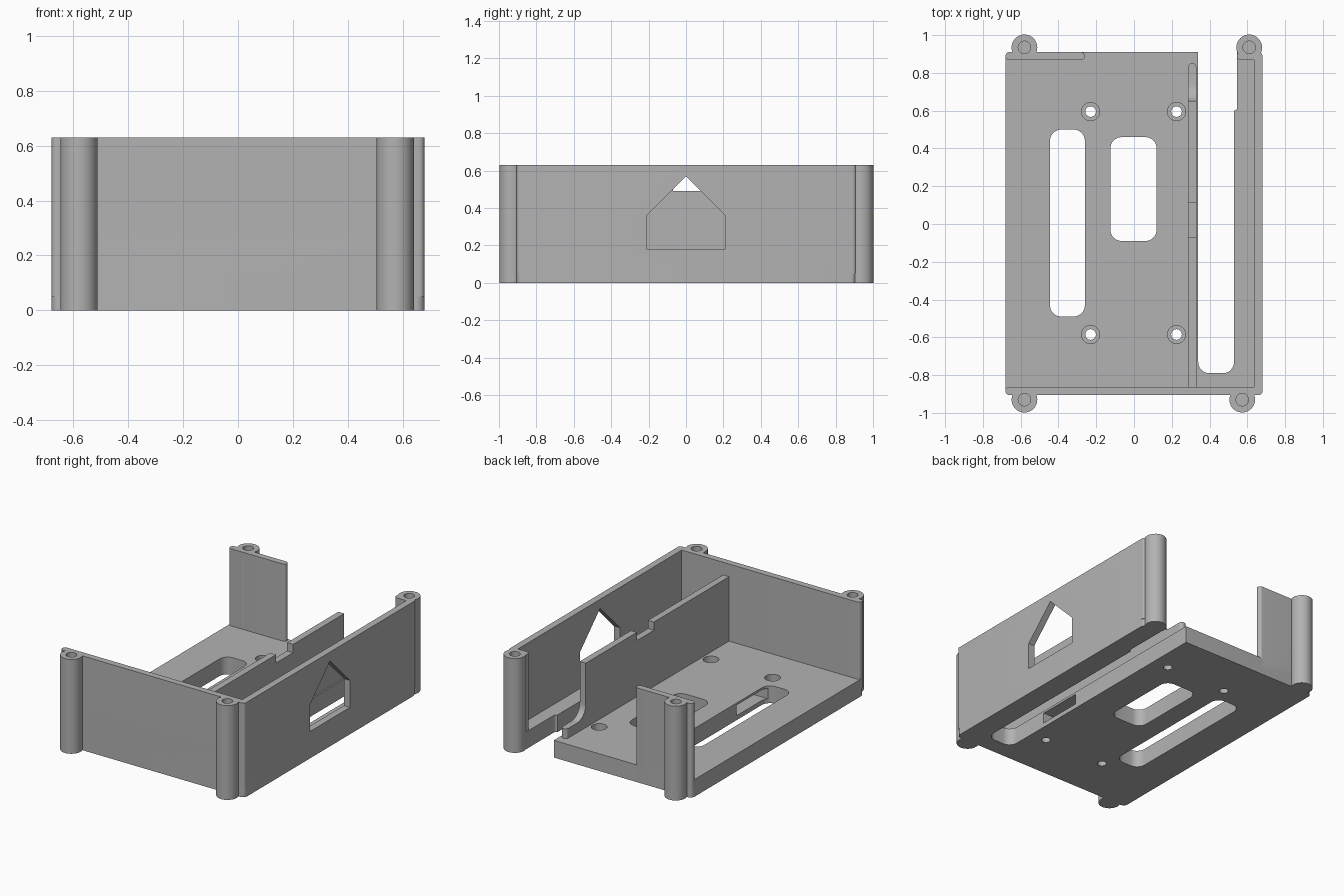
import bpy, bmesh
from math import cos, sin, pi, radians

old = bpy.data.objects.get("Cube")
if old:
    bpy.data.objects.remove(old, do_unlink=True)

grey = bpy.data.materials.new("plain grey")
grey.use_nodes = True
grey.diffuse_color = (0.45, 0.45, 0.45, 1)
grey.node_tree.nodes["Principled BSDF"].inputs["Base Color"].default_value = (0.45, 0.45, 0.45, 1)

TOP, FLOOR = 0.63, 0.115


def arc(cx, cy, r, start, end, n=8):
    """Points along an arc, angles in degrees."""
    steps = [radians(start + (end - start) * i / n) for i in range(n + 1)]
    return [(cx + r * cos(t), cy + r * sin(t)) for t in steps]


def rounded(x0, x1, y0, y1, r):
    return (arc(x1 - r, y1 - r, r, 0, 90) + arc(x0 + r, y1 - r, r, 90, 180)
            + arc(x0 + r, y0 + r, r, 180, 270) + arc(x1 - r, y0 + r, r, 270, 360))


def box(x0, x1, y0, y1):
    return [(x0, y0), (x1, y0), (x1, y1), (x0, y1)]


def disc(x, y, r):
    return arc(x, y, r, 0, 360, 40)[:-1]


def prism(name, outline, low, high, axis="z"):
    """Extrude an outline along z, or a y-z outline along x."""
    place = (lambda u, v, w: (u, v, w)) if axis == "z" else (lambda u, v, w: (w, u, v))
    bm = bmesh.new()
    rings = [[bm.verts.new(place(u, v, w)) for u, v in outline] for w in (low, high)]
    bm.faces.new(rings[0][::-1])
    bm.faces.new(rings[1])
    for i in range(len(outline)):
        j = (i + 1) % len(outline)
        bm.faces.new((rings[0][i], rings[0][j], rings[1][j], rings[1][i]))
    bmesh.ops.recalc_face_normals(bm, faces=bm.faces)
    mesh = bpy.data.meshes.new(name)
    bm.to_mesh(mesh)
    bm.free()
    mesh.materials.append(grey)
    obj = bpy.data.objects.new(name, mesh)
    bpy.context.collection.objects.link(obj)
    return obj


def cut(obj, outline, low, high, axis="z"):
    tool = prism("cutter", outline, low, high, axis)
    tool.hide_render = True
    mod = obj.modifiers.new("cut", "BOOLEAN")
    mod.operation, mod.solver, mod.object = "DIFFERENCE", "EXACT", tool
    bpy.context.view_layer.objects.active = obj
    bpy.ops.object.modifier_apply(modifier=mod.name)
    bpy.data.objects.remove(tool, do_unlink=True)


# Floor with open side channel, windows, screw holes and cable tunnel
floor = prism("floor", rounded(-0.68, 0.68, -0.905, 0.91, 0.03), 0, FLOOR)
cut(floor, rounded(0.34, 0.53, -0.79, 1.2, 0.06), -0.1, 0.3)
cut(floor, rounded(0.5, 0.545, 0.6, 1.2, 0.015), -0.1, 0.3)
cut(floor, rounded(-0.445, -0.26, -0.49, 0.5, 0.06), -0.1, 0.3)
cut(floor, rounded(-0.125, 0.12, -0.09, 0.46, 0.06), -0.1, 0.3)
for x in (-0.23, 0.225):
    for y in (-0.585, 0.595):
        cut(floor, disc(x, y, 0.028), -0.1, 0.3)
        cut(floor, disc(x, y, 0.048), 0.04, 0.3)
cut(floor, box(-0.47, -0.16, 0.03, 0.1), -0.35, 0.4, "x")

# Outer walls
walls = [
    prism("front_wall", rounded(-0.68, 0.68, -0.905, -0.862, 0.02), 0.05, TOP),
    prism("left_wall", rounded(0.635, 0.68, -0.905, 0.91, 0.02), 0.05, TOP),
    prism("back_wall", rounded(-0.68, -0.26, 0.868, 0.91, 0.02), 0.05, TOP),
    prism("back_return_wall", rounded(0.545, 0.68, 0.868, 0.91, 0.02), 0.05, TOP),
]
house = [(-0.21, 0.18), (0.21, 0.18), (0.21, 0.36), (0, 0.57), (-0.21, 0.36)]
cut(walls[1], house, 0.5, 0.8, "x")

# Corner screw posts with blind holes
corners = [(-0.58, -0.93), (0.573, -0.93), (-0.58, 0.935), (0.61, 0.935)]
posts = []
for n, (x, y) in enumerate(corners):
    post = prism("corner_post_%d" % (n + 1), disc(x, y, 0.068), 0, TOP)
    posts.append(post)
    near = walls[0] if y < 0 else walls[2] if x < 0 else walls[3]
    for part in (post, near):
        cut(part, disc(x, y, 0.033), 0.3, 0.8)

# Inner divider with a notch and a swept-down tail
profile = [(-0.88, 0.1), (0.83, 0.1), (0.83, 0.18)]
profile += arc(0.74, 0.27, 0.09, 270, 180)
profile += [(0.65, 0.545), (0.11, 0.545), (0.11, 0.49), (-0.07, 0.49), (-0.07, 0.545), (-0.88, 0.545)]
divider = prism("divider", profile, 0.286, 0.33, "x")
tip = prism("divider_tip", disc(0.308, 0.83, 0.022), 0.1, 0.18)

# Smooth curves, sharp edges
for obj in [floor, divider, tip] + walls + posts:
    bpy.ops.object.select_all(action="DESELECT")
    obj.select_set(True)
    bpy.context.view_layer.objects.active = obj
    bpy.ops.object.shade_smooth_by_angle(angle=radians(30))
